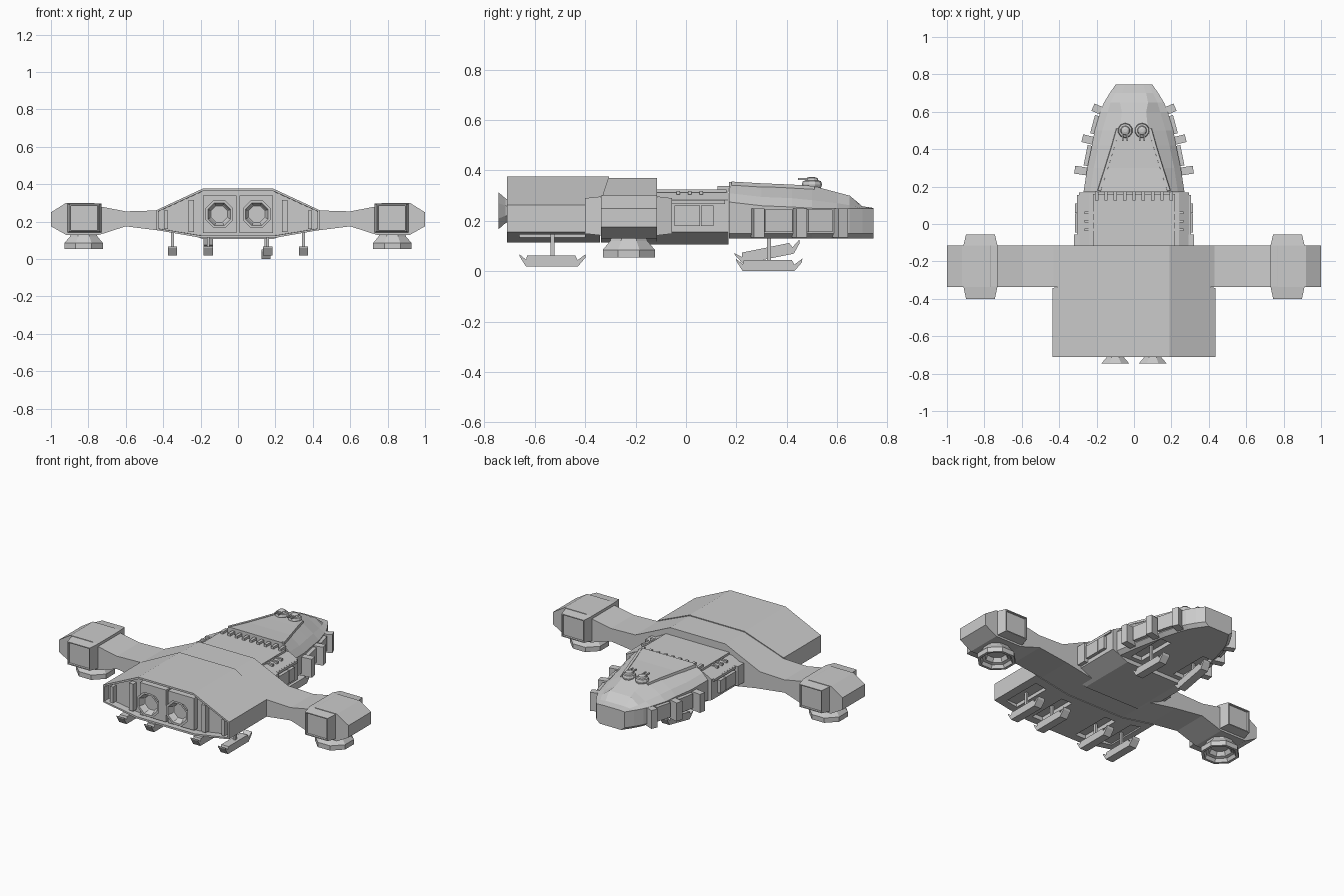
import bpy, bmesh, math
from mathutils import Matrix, Vector

cube = bpy.data.objects.get("Cube")
if cube:
    bpy.data.objects.remove(cube, do_unlink=True)


def finish(name, bm):
    bmesh.ops.recalc_face_normals(bm, faces=bm.faces)
    mesh = bpy.data.meshes.new(name)
    bm.to_mesh(mesh)
    bm.free()
    ob = bpy.data.objects.new(name, mesh)
    bpy.context.collection.objects.link(ob)
    return ob


def loft(name, rings, recess=None):
    """Skin matching rings, cap both ends; recess = (border, depth, ends)."""
    bm = bmesh.new()
    loops = [[bm.verts.new(p) for p in ring] for ring in rings]
    for a, b in zip(loops, loops[1:]):
        for i in range(len(a)):
            j = (i + 1) % len(a)
            bm.faces.new((a[i], a[j], b[j], b[i]))
    caps = [bm.faces.new(loops[0]), bm.faces.new(loops[-1])]
    bmesh.ops.recalc_face_normals(bm, faces=bm.faces)
    if recess:
        border, depth, ends = recess
        for cap in caps[:ends]:
            bmesh.ops.inset_individual(bm, faces=[cap], thickness=border)
            bmesh.ops.inset_individual(bm, faces=[cap], thickness=0.001, depth=-depth)
    return finish(name, bm)


def both(half):
    """Mirror a half profile of (x, z) points across x = 0."""
    return half + [(-x, z) for x, z in reversed(half)]


def at_y(profile, y):
    return [(x, y, z) for x, z in profile]


def box(name, centre, size, yaw=0.0):
    bm = bmesh.new()
    bmesh.ops.create_cube(bm, size=1.0)
    bm.transform(Matrix.Translation(centre) @ Matrix.Rotation(yaw, 4, 'Z')
                 @ Matrix.Diagonal((*size, 1)))
    return finish(name, bm)


def turned(name, centre, profile, axis, sides=8):
    """Faceted turning of (radius, height) points along an axis."""
    turn = Vector((0, 0, 1)).rotation_difference(Vector(axis))
    rings = []
    for r, h in profile:
        angles = [math.tau * (i + 0.5) / sides for i in range(sides)]
        rings.append([Vector(centre) + turn @ Vector((r * math.cos(a), r * math.sin(a), h))
                      for a in angles])
    return loft(name, rings)


def cut(target, centre, size):
    cutter = box("bay_cutter", centre, size)
    cutter.hide_render = True
    mod = target.modifiers.new("bay", 'BOOLEAN')
    mod.operation, mod.solver, mod.object = 'DIFFERENCE', 'EXACT', cutter
    bpy.context.view_layer.objects.active = target
    bpy.ops.object.modifier_apply(modifier=mod.name)
    bpy.data.objects.remove(cutter, do_unlink=True)


# Wing with tip pods, one continuous cross-section
wing = both([(0.19, 0.37), (0.43, 0.26), (0.6, 0.255), (0.73, 0.28), (0.77, 0.3),
             (0.92, 0.3), (1.0, 0.25), (1.0, 0.175), (0.92, 0.13), (0.74, 0.13),
             (0.6, 0.175), (0.4, 0.15), (0.2, 0.115)])
loft("wing", [at_y(wing, -0.338), at_y(wing, -0.115)])

# Rear engine block with a recessed stern and sloped leading edge
block = both([(0.19, 0.376), (0.435, 0.262), (0.435, 0.155), (0.2, 0.114)])
front = [(x, -0.305 if z > 0.3 else -0.342, z) for x, z in block]
engine_block = loft("engine_block", [at_y(block, -0.71), front], (0.012, 0.045, 1))

# Stern housings around the main engines
for side in (-1, 1):
    box("engine_housing", (side * 0.097, -0.68, 0.24), (0.18, 0.04, 0.2))
    box("stern_rib", (side * 0.25, -0.68, 0.23), (0.03, 0.035, 0.17))
    box("stern_rib", (side * 0.385, -0.68, 0.21), (0.02, 0.035, 0.1))
    turned("main_engine", (side * 0.1, -0.745, 0.24),
           [(0.045, 0.06), (0.047, 0.035), (0.08, 0.0), (0.066, 0.0), (0.05, 0.035)], (0, 1, 0))

    # Pod boxes at both ends of the wing tip
    pod = []
    for y, inset in ((-0.4, 0.014), (-0.335, 0), (-0.115, 0), (-0.055, 0.014)):
        x0, x1, z0, z1 = 0.73 + inset, 0.912 - inset, 0.142 + inset / 2, 0.297 - inset / 2
        pod.append([(side * x, y, z) for x, z in ((x0, z0), (x1, z0), (x1, z1), (x0, z1))])
    loft("pod_box", pod, (0.008, 0.012, 2))

    # Lift thrusters below the pods
    turned("lift_thruster", (side * 0.825, -0.227, 0.055),
           [(0.075, 0.08), (0.08, 0.065), (0.112, 0.03), (0.112, 0.0), (0.095, 0.0),
            (0.085, 0.02), (0.068, 0.025), (0.055, 0.05)], (0, 0, 1))

# Middle fuselage, with a raised roof plate
mid = both([(0.24, 0.312), (0.295, 0.283), (0.295, 0.155), (0.19, 0.107)])
loft("middle_fuselage", [at_y(mid, -0.2), at_y(mid, 0.168)])
box("roof_plate", (0, -0.03, 0.31), (0.44, 0.38, 0.03))
for side in (-1, 1):
    box("side_panel", (side * 0.3, -0.085, 0.225), (0.04, 0.06, 0.12))
    box("side_panel", (side * 0.3, 0.005, 0.22), (0.03, 0.1, 0.08))
    box("side_panel", (side * 0.295, 0.085, 0.22), (0.04, 0.05, 0.08))
    box("side_rail", (side * 0.292, 0.02, 0.275), (0.025, 0.27, 0.015))
    for i in range(3):
        box("roof_vent", (side * 0.235, -0.03 + i * 0.045, 0.312), (0.06, 0.014, 0.014))
for i in range(9):
    box("neck_tooth", (-0.2 + i * 0.05, 0.15, 0.328), (0.018, 0.05, 0.022))

# Nose: y, hull half width, hull top, shoulder x and z, deck x and z
stations = [(0.17, 0.27, 0.275, 0.235, 0.31, 0.18, 0.355),
            (0.3, 0.25, 0.26, 0.215, 0.295, 0.14, 0.346),
            (0.42, 0.225, 0.255, 0.19, 0.29, 0.1, 0.342),
            (0.5, 0.21, 0.25, 0.17, 0.282, 0.075, 0.34),
            (0.6, 0.18, 0.25, 0.14, 0.27, 0.065, 0.313),
            (0.65, 0.16, 0.25, 0.125, 0.262, 0.075, 0.3),
            (0.7, 0.13, 0.25, 0.1, 0.254, 0.065, 0.258),
            (0.745, 0.098, 0.249, 0.08, 0.25, 0.05, 0.251)]
rings = []
for y, w, top, sx, sz, dx, dz in stations:
    rings.append(at_y(both([(dx, dz), (sx, sz), (w, top), (w, 0.15), (w - 0.025, 0.13)]), y))
nose = loft("nose_hull", rings)

# Armour ribs and plates along the nose flanks
for side in (-1, 1):
    for x, y, yaw in ((0.28, 0.285, 0.15), (0.24, 0.45, 0.25), (0.185, 0.61, 0.4)):
        box("flank_rib", (side * x, y, 0.192), (0.075, 0.042, 0.115), side * yaw)
    for x, y, yaw, length in ((0.244, 0.365, 0.2, 0.11), (0.207, 0.53, 0.26, 0.1)):
        box("flank_plate", (side * x, y, 0.2), (0.03, length, 0.09), side * yaw)
    # Deck-edge strakes
    loft("deck_strake", [[(side * (x + a), y, z + b) for a, b in
                          ((-0.012, -0.03), (0.014, -0.03), (0.008, 0.006), (-0.008, 0.006))]
                         for x, y, z in ((0.185, 0.18, 0.35), (0.147, 0.3, 0.343),
                                         (0.11, 0.42, 0.338), (0.085, 0.51, 0.332))])

# Paired roof turrets
for x in (-0.047, 0.043):
    turned("turret", (x, 0.5, 0.33),
           [(0.036, 0), (0.04, 0.015), (0.036, 0.028), (0.026, 0.03), (0.022, 0.04),
            (0.01, 0.044)], (0, 0, 1), 10)
    for dx in (-0.012, 0.012):
        box("turret_barrel", (x + dx, 0.475, 0.366), (0.008, 0.06, 0.008))

# Landing skids, struts and belly bays
runner = [(-0.132, 0.05), (-0.13, 0.04), (-0.105, 0), (0.1, 0), (0.13, 0.035),
          (0.132, 0.05), (0.1, 0.026), (0.09, 0.045), (-0.1, 0.045), (-0.105, 0.028)]
gear = [(x, -0.53, 0.018, 0.0, engine_block) for x in (-0.35, -0.16, 0.16, 0.35)]
gear += [(0.15, 0.33, 0.0, 0.0, nose), (-0.16, 0.33, 0.05, 0.2, nose)]
for x, y, z, tilt, hull in gear:
    skid = loft("landing_skid", [[(dx, py, pz) for py, pz in runner] for dx in (-0.025, 0.025)])
    skid.location = (x, y, z)
    skid.rotation_euler.x = tilt
    box("skid_strut", (x, y, (z + 0.2) / 2), (0.014, 0.016, 0.15 - z + 0.01))
    belly = 0.13 if hull is nose or abs(x) > 0.3 else 0.114
    cut(hull, (x, y, belly), (0.075, 0.26, 0.05))
